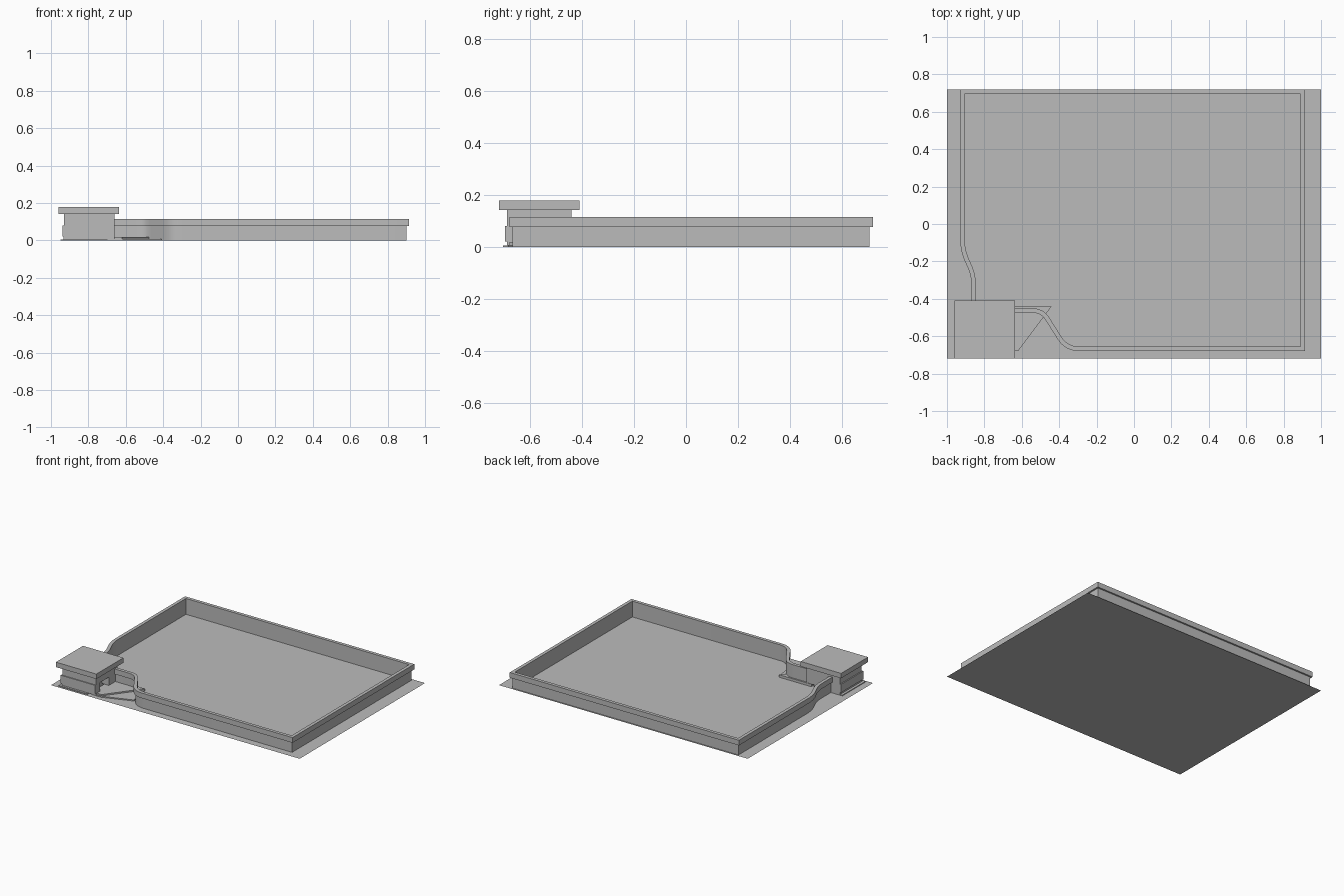
import bpy, bmesh, math
from mathutils import Vector

cube = bpy.data.objects.get("Cube")
if cube:
    bpy.data.objects.remove(cube, do_unlink=True)

grey = bpy.data.materials.new("light_grey")
grey.use_nodes = True
COLOUR = (0.5, 0.5, 0.5, 1)
grey.diffuse_color = COLOUR
grey.node_tree.nodes["Principled BSDF"].inputs["Base Color"].default_value = COLOUR


def finish(name, bm):
    bmesh.ops.recalc_face_normals(bm, faces=bm.faces)
    mesh = bpy.data.meshes.new(name)
    bm.to_mesh(mesh)
    bm.free()
    mesh.materials.append(grey)
    obj = bpy.data.objects.new(name, mesh)
    bpy.context.collection.objects.link(obj)
    return obj


def slab(name, outline, z0, z1):
    """Extrude a flat outline between two heights."""
    bm = bmesh.new()
    face = bm.faces.new([bm.verts.new((x, y, z0)) for x, y in outline])
    new = bmesh.ops.extrude_face_region(bm, geom=[face])["geom"]
    verts = [v for v in new if isinstance(v, bmesh.types.BMVert)]
    bmesh.ops.translate(bm, verts=verts, vec=(0, 0, z1 - z0))
    return finish(name, bm)


def box(name, x0, x1, y0, y1, z0, z1):
    return slab(name, [(x0, y0), (x1, y0), (x1, y1), (x0, y1)], z0, z1)


def rounded(corners, steps=6):
    """Turn (x, y, cut) corners into a path, rounding where cut > 0."""
    path = []
    for i, (x, y, cut) in enumerate(corners):
        p = Vector((x, y))
        if not cut:
            path.append(p)
            continue
        a = p + (Vector(corners[i - 1][:2]) - p).normalized() * cut
        b = p + (Vector(corners[i + 1][:2]) - p).normalized() * cut
        for s in range(steps + 1):
            t = s / steps
            path.append(a * (1 - t) ** 2 + p * 2 * t * (1 - t) + b * t * t)
    return path


def offset(path, dist):
    """Shift a path to its right, with mitred corners."""
    result = []
    for i, p in enumerate(path):
        normals = []
        for a, b in ((i - 1, i), (i, i + 1)):
            if a >= 0 and b < len(path):
                d = (path[b] - path[a]).normalized()
                normals.append(Vector((d.y, -d.x)))
        m = sum(normals, Vector((0, 0))).normalized()
        result.append(p + m * dist / m.dot(normals[0]))
    return result


def wall(name, path, width, z0, z1):
    """Sweep a rectangular section along the path."""
    bm = bmesh.new()
    rings = []
    for p, q in zip(path, offset(path, width)):
        rings.append([bm.verts.new((*c, z)) for c, z in
                      ((p, z0), (q, z0), (q, z1), (p, z1))])
    for a, b in zip(rings, rings[1:]):
        for k in range(4):
            n = (k + 1) % 4
            bm.faces.new((a[k], a[n], b[n], b[k]))
    bm.faces.new(rings[0])
    bm.faces.new(rings[-1])
    obj = finish(name, bm)
    bpy.ops.object.select_all(action="DESELECT")
    obj.select_set(True)
    bpy.context.view_layer.objects.active = obj
    bpy.ops.object.shade_smooth_by_angle(angle=math.radians(30))
    return obj


# Ground sheet
bm = bmesh.new()
bm.faces.new([bm.verts.new((x, y, 0)) for x, y in
              ((-1, -0.72), (1, -0.72), (1, 0.72), (-1, 0.72))])
finish("ground", bm)

# Perimeter wall with an overhanging coping, flush on the inside
inner = rounded([
    (-0.66, -0.45, 0), (-0.485, -0.45, 0.06), (-0.355, -0.655, 0.06),
    (0.89, -0.655, 0), (0.89, 0.695, 0), (-0.905, 0.695, 0),
    (-0.905, -0.14, 0.06), (-0.845, -0.27, 0.06), (-0.845, -0.44, 0)])
wall("perimeter_wall", inner, 0.012, 0, 0.077)
wall("wall_coping", inner, 0.024, 0.077, 0.115)

# Entrance paving in two thin levels
slab("lower_paving", [(-0.7, -0.685), (-0.62, -0.685), (-0.41, -0.61),
                      (-0.44, -0.44), (-0.7, -0.44)], 0, 0.008)
slab("upper_paving", [(-0.7, -0.68), (-0.62, -0.68), (-0.44, -0.44),
                      (-0.7, -0.44)], 0.008, 0.018)

# Gatehouse: plinth, notched lower storey, upper storey, roof
box("gatehouse_plinth", -0.95, -0.72, -0.705, -0.44, 0, 0.006)
box("gatehouse_base", -0.932, -0.72, -0.69, -0.44, 0.006, 0.02)
slab("gatehouse_lower", [
    (-0.938, -0.697), (-0.66, -0.697), (-0.66, -0.64), (-0.716, -0.64),
    (-0.716, -0.54), (-0.66, -0.54), (-0.66, -0.44), (-0.938, -0.44)], 0.02, 0.08)
box("gatehouse_upper", -0.93, -0.66, -0.69, -0.44, 0.08, 0.142)
box("gatehouse_roof", -0.96, -0.635, -0.72, -0.41, 0.142, 0.178)
box("gatehouse_corner_foot", -0.72, -0.66, -0.69, -0.64, 0.006, 0.02)
